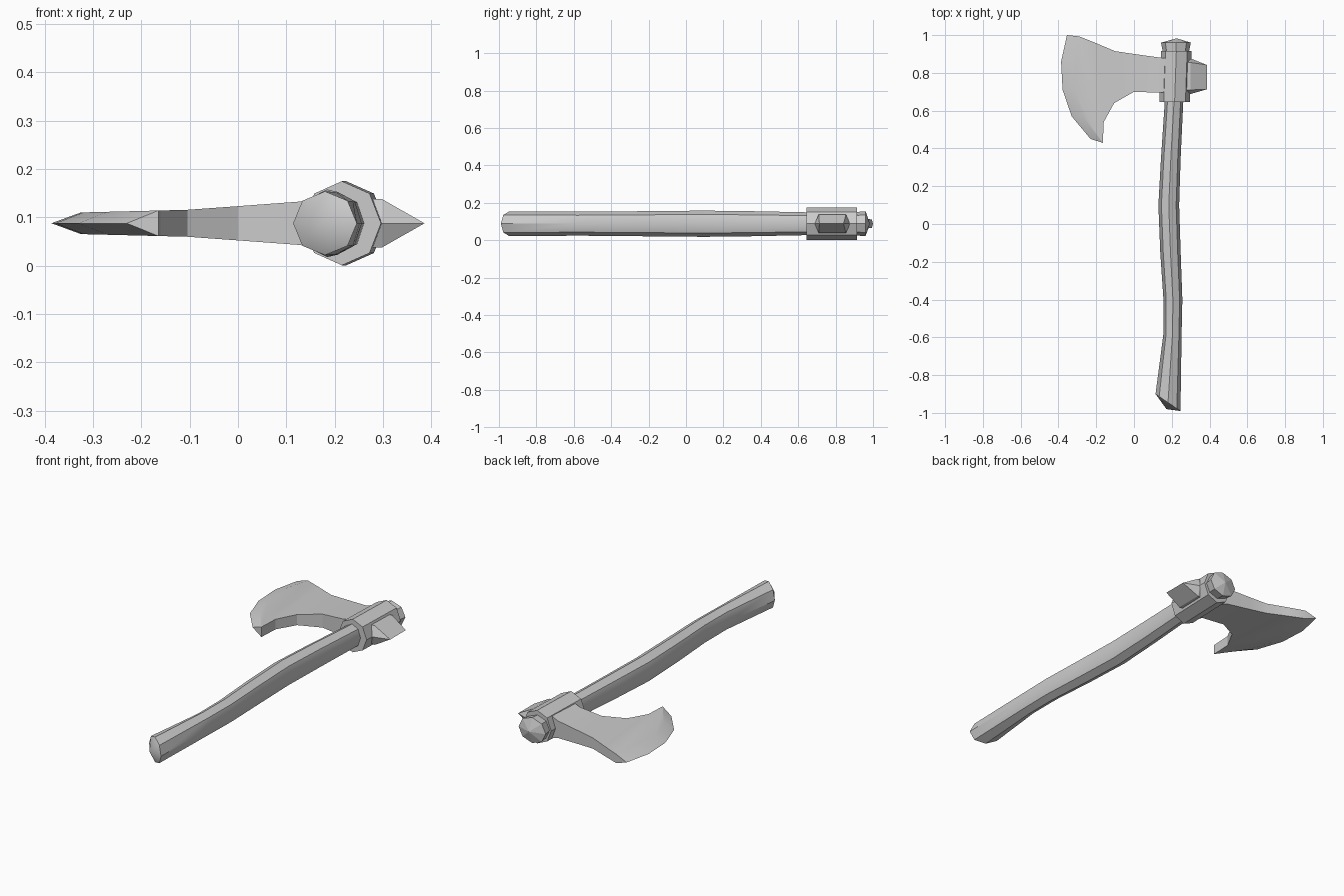
import bpy, bmesh
from math import cos, sin, pi, radians

if "Cube" in bpy.data.objects:
    bpy.data.objects.remove(bpy.data.objects["Cube"])

ZC = 0.088  # height of the symmetry plane


def make_object(name, verts, faces, angle=None):
    mesh = bpy.data.meshes.new(name)
    bm = bmesh.new()
    vs = [bm.verts.new(v) for v in verts]
    for f in faces:
        bm.faces.new([vs[i] for i in f])
    bmesh.ops.recalc_face_normals(bm, faces=bm.faces)
    bm.to_mesh(mesh)
    bm.free()
    ob = bpy.data.objects.new(name, mesh)
    bpy.context.collection.objects.link(ob)
    if angle:
        bpy.ops.object.select_all(action='DESELECT')
        ob.select_set(True)
        bpy.context.view_layer.objects.active = ob
        bpy.ops.object.shade_smooth_by_angle(angle=radians(angle))
    return ob


def loft(name, rings, start=None, end=None, angle=None, n=8):
    """Eight-sided loft along y. Ring: (y, x centre, x radius, z radius, slant)."""
    verts, faces = [], []
    for y, cx, rx, rz, slant in rings:
        for k in range(n):
            a = 2 * pi * k / n
            verts.append((cx + rx * cos(a), y + slant * cos(a), ZC + rz * sin(a)))
    for r in range(len(rings) - 1):
        for k in range(n):
            j = (k + 1) % n
            faces.append((r*n + k, r*n + j, (r+1)*n + j, (r+1)*n + k))
    for base, tip in ((0, start), ((len(rings) - 1) * n, end)):
        if tip:
            verts.append((tip[0], tip[1], ZC))
            faces += [(base + k, base + (k + 1) % n, len(verts) - 1) for k in range(n)]
        else:
            faces.append(tuple(range(base, base + n)))
    return make_object(name, verts, faces, angle)


# Curved wooden handle with slanted butt
loft("handle", [
    (-0.945, 0.180, 0.066, 0.066, -0.045),
    (-0.58, 0.204, 0.048, 0.064, 0),
    (-0.40, 0.206, 0.050, 0.065, 0),
    (-0.15, 0.193, 0.054, 0.068, 0),
    (0.10, 0.184, 0.055, 0.070, 0),
    (0.35, 0.195, 0.052, 0.067, 0),
    (0.65, 0.212, 0.049, 0.061, 0),
    (0.93, 0.224, 0.049, 0.061, 0)], start=(0.172, -0.980), angle=40)

# Wooden end knob above the head
loft("handle_cap", [
    (0.905, 0.222, 0.068, 0.062, 0),
    (0.96, 0.222, 0.079, 0.067, 0)], end=(0.226, 0.983))

# Octagonal socket around the handle
loft("socket", [
    (0.645, 0.215, 0.081, 0.087, 0),
    (0.915, 0.224, 0.081, 0.087, 0)])


# Blade body: pairs of upper and lower outline points, thinning to the edge
def half_thickness(x):
    if x > 0.13:
        return 0.045 + (x - 0.13) * 0.4
    if x > -0.1:
        return 0.028 + (x + 0.1) * 0.074
    return 0.028 + (x + 0.1) * 0.025


upper = [(0.19, 0.875), (0.13, 0.882), (0.0, 0.90), (-0.10, 0.915), (-0.20, 0.957)]
lower = [(0.19, 0.695), (0.13, 0.695), (0.0, 0.70), (-0.105, 0.64), (-0.16, 0.54)]
bevel = [(-0.29, 0.993), (-0.325, 0.86), (-0.32, 0.71), (-0.27, 0.57), (-0.165, 0.43)]
edge = [(-0.355, 1.0), (-0.386, 0.86), (-0.378, 0.71), (-0.33, 0.57), (-0.23, 0.45)]

flat = upper + lower + bevel
N = len(flat)
verts = [(x, y, ZC + s * half_thickness(x)) for s in (1, -1) for x, y in flat]
verts += [(x, y, ZC) for x, y in edge]
faces = []
for o in (0, N):
    faces += [(o+i, o+i+1, o+i+6, o+i+5) for i in range(4)]
    faces.append(tuple(o + i for i in (4, 10, 11, 12, 13, 14, 9)))
    faces += [(o+10+i, o+11+i, 2*N+i+1, 2*N+i) for i in range(4)]
for chain in ((5, 0, 1, 2, 3, 4, 10), (5, 6, 7, 8, 9, 14)):
    faces += [(a, b, b + N, a + N) for a, b in zip(chain, chain[1:])]
faces += [(10, 10 + N, 2*N), (14, 14 + N, 2*N + 4)]
make_object("blade", verts, faces, angle=25)

# Wedge-shaped poll behind the socket
verts = []
for x, hz in ((0.23, 0.05), (0.298, 0.05)):
    verts += [(x, 0.688, ZC), (x, 0.71, ZC + hz), (x, 0.855, ZC + hz),
              (x, 0.877, ZC), (x, 0.855, ZC - hz), (x, 0.71, ZC - hz)]
verts += [(0.386, 0.713, ZC), (0.386, 0.842, ZC)]
faces = [(0, 1, 2, 3, 4, 5)]
faces += [(k, (k+1) % 6, (k+1) % 6 + 6, k + 6) for k in range(6)]
faces += [(7, 8, 13, 12), (10, 11, 12, 13), (6, 7, 12), (11, 6, 12), (8, 9, 13), (9, 10, 13)]
make_object("poll_wedge", verts, faces)
